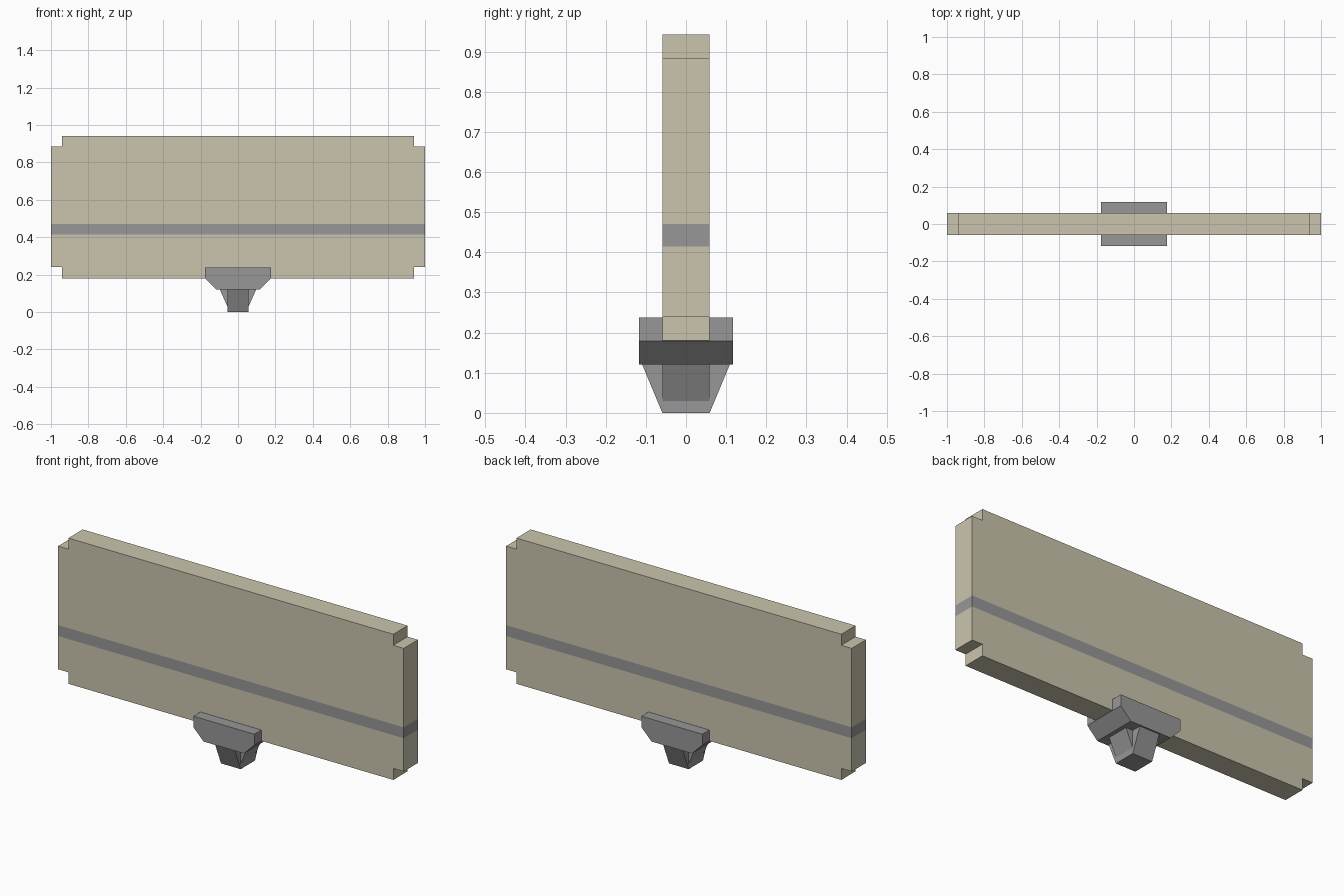
import bpy
import bmesh
from mathutils import Matrix, Vector

cube = bpy.data.objects.get("Cube")
if cube:
    bpy.data.objects.remove(cube, do_unlink=True)


def make_material(name, color):
    mat = bpy.data.materials.new(name)
    mat.use_nodes = True
    mat.diffuse_color = color
    mat.node_tree.nodes["Principled BSDF"].inputs["Base Color"].default_value = color
    return mat


tan = make_material("tan", (0.59, 0.56, 0.42, 1))
grey = make_material("grey", (0.31, 0.31, 0.31, 1))


def extrude_profile(name, half, depth, mats, cuts=(), stripe=None, turn=False):
    """Mirror a right-hand (x, z) outline, listed bottom to top, and extrude it along y."""
    outline = half + [(-x, z) for x, z in reversed(half)]
    bm = bmesh.new()
    face = bm.faces.new([bm.verts.new((x, -depth, z)) for x, z in outline])
    ext = bmesh.ops.extrude_face_region(bm, geom=[face])
    moved = [v for v in ext["geom"] if isinstance(v, bmesh.types.BMVert)]
    bmesh.ops.translate(bm, vec=(0, 2 * depth, 0), verts=moved)
    for z in cuts:
        bmesh.ops.bisect_plane(bm, geom=bm.verts[:] + bm.edges[:] + bm.faces[:],
                               plane_co=(0, 0, z), plane_no=(0, 0, 1))
    bmesh.ops.recalc_face_normals(bm, faces=bm.faces[:])
    if stripe:
        for f in bm.faces:
            if stripe[0] < f.calc_center_median().z < stripe[1]:
                f.material_index = 1
    if turn:
        bm.transform(Matrix(((0, -1, 0, 0), (1, 0, 0, 0), (0, 0, 1, 0), (0, 0, 0, 1))))
    mesh = bpy.data.meshes.new(name)
    bm.to_mesh(mesh)
    bm.free()
    for m in mats:
        mesh.materials.append(m)
    obj = bpy.data.objects.new(name, mesh)
    bpy.context.scene.collection.objects.link(obj)
    return obj


# Notched board with a grey stripe running round it
band = (0.414, 0.471)
extrude_profile("board",
                [(0.94, 0.18), (0.94, 0.24), (1, 0.24), (1, 0.884), (0.94, 0.884), (0.94, 0.942)],
                0.059, [tan, grey], cuts=band, stripe=band)

# Clamp block gripping the lower edge
extrude_profile("clamp", [(0.117, 0.12), (0.176, 0.179), (0.176, 0.237)], 0.117, [grey])

# Tapered cross-shaped foot
extrude_profile("foot_long_fin", [(0.059, 0), (0.109, 0.12)], 0.057, [grey], turn=True)
extrude_profile("foot_side_fin", [(0.057, 0.03), (0.097, 0.12)], 0.059, [grey])
